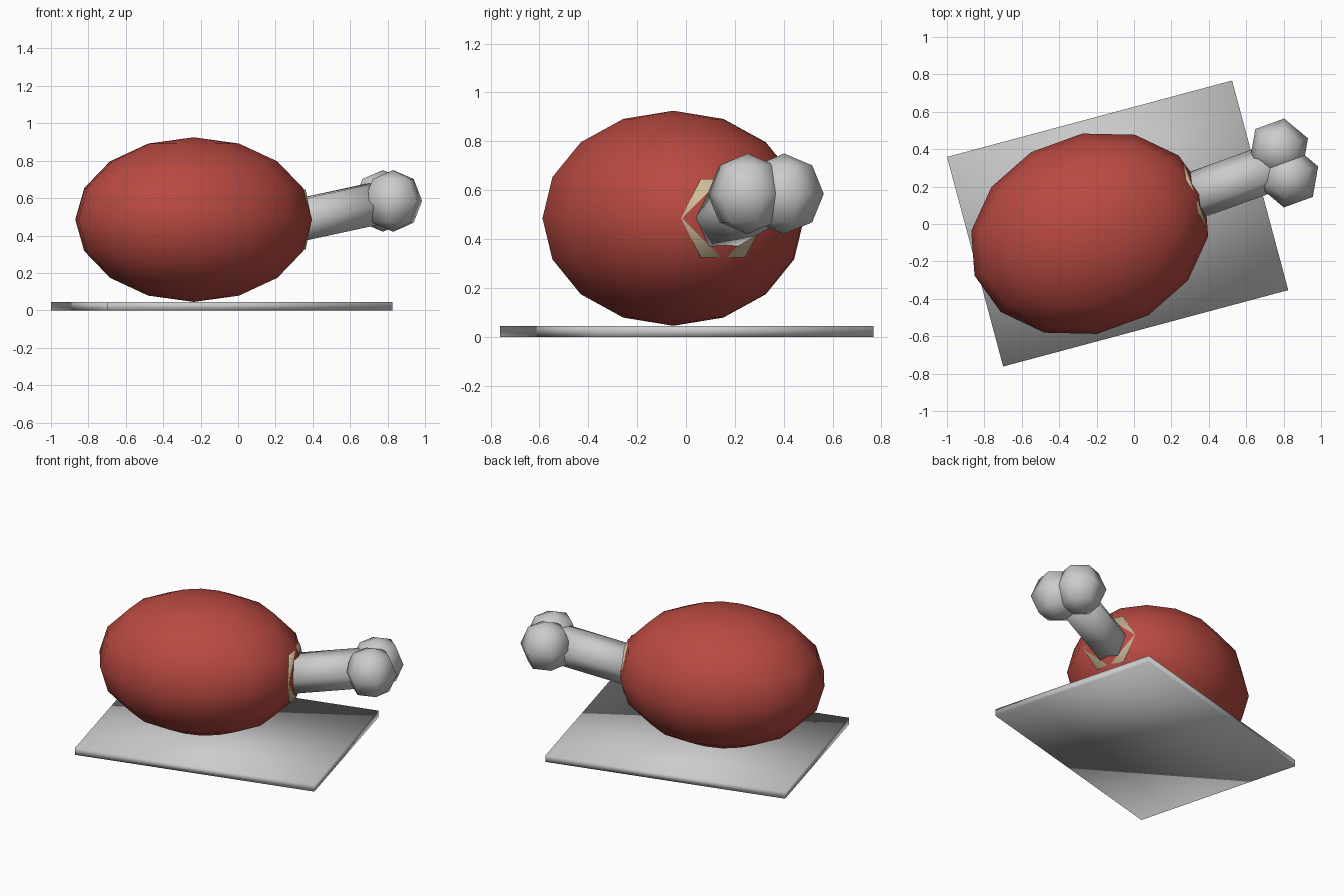
import bpy
from math import radians, cos, sin, pi
from mathutils import Matrix, Vector

if "Cube" in bpy.data.objects:
    bpy.data.objects.remove(bpy.data.objects["Cube"])

TURN = radians(20)                      # heading of the joint on the board
CENTRE = Vector((-0.237, -0.052, 0.485))


def along(d, side=0.0, z=0.485):
    """Point at distance d along the joint's heading, shifted sideways."""
    return Vector((CENTRE.x + d * cos(TURN) - side * sin(TURN),
                   CENTRE.y + d * sin(TURN) + side * cos(TURN), z))


def material(name, rgb):
    m = bpy.data.materials.new(name)
    m.diffuse_color = (*rgb, 1)
    m.use_nodes = True
    m.node_tree.nodes["Principled BSDF"].inputs["Base Color"].default_value = m.diffuse_color
    return m


def finish(name, mat=None):
    ob = bpy.context.object
    ob.name = name
    bpy.ops.object.shade_smooth()
    if mat:
        ob.data.materials.append(mat)
    return ob


def sphere(name, loc, scale, segments, rings, mat=None):
    bpy.ops.mesh.primitive_uv_sphere_add(segments=segments, ring_count=rings, radius=1)
    ob = finish(name, mat)
    # half-segment turn puts a flat facet on the heading
    ob.data.transform(Matrix.Rotation(pi / segments, 4, 'Z'))
    ob.data.transform(Matrix.Diagonal((*scale, 1)))
    ob.rotation_euler.z = TURN
    ob.location = loc
    return ob


def hex_rod(name, start, end, radius, mat=None):
    """Six-sided rod from start to end with a flat side facing up."""
    axis = (end - start).normalized()
    side = Vector((0, 0, 1)).cross(axis).normalized()
    up = axis.cross(side)
    bpy.ops.mesh.primitive_cylinder_add(vertices=6, radius=radius,
                                        depth=(end - start).length)
    ob = finish(name, mat)
    # the primitive has corners on its local y axis
    rot = Matrix((-up, side, axis)).transposed().to_4x4()
    ob.matrix_world = Matrix.Translation((start + end) / 2) @ rot
    return ob


red = material("meat_red", (0.48, 0.067, 0.053))
tan = material("fat_tan", (0.62, 0.50, 0.32))

# Board
bpy.ops.mesh.primitive_cube_add(size=1, location=(-0.0875, 0.0025, 0.0225))
board = finish("board")
board.data.transform(Matrix.Diagonal((1.578, 1.16, 0.045, 1)))
board.rotation_euler.z = radians(15)

# Meat and the fat disc round the bone
sphere("meat", CENTRE, (0.655, 0.53, 0.44), 14, 8, red)
hex_rod("fat_disc", along(0.53), along(0.604), 0.185, tan)

# Bone shaft and its two knuckles
hex_rod("bone_shaft", along(0.45, 0, 0.452), along(1.08, 0, 0.58), 0.127)
for i, s in enumerate((-0.08, 0.08)):
    sphere(f"bone_knuckle_{i + 1}", along(1.106, s, 0.585), (0.165,) * 3, 6, 4)
